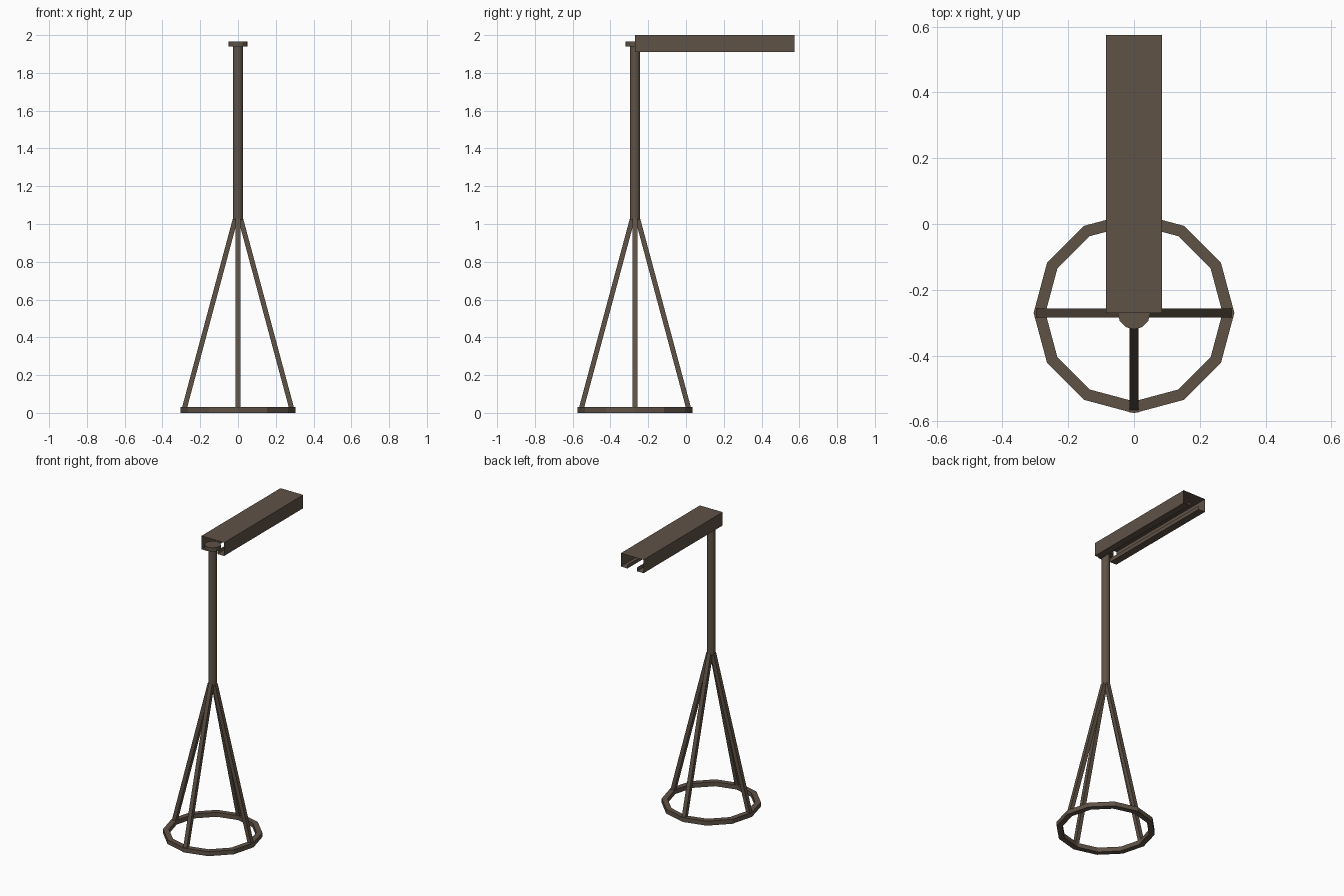
import bpy, bmesh, math
from mathutils import Vector

if "Cube" in bpy.data.objects:
    bpy.data.objects.remove(bpy.data.objects["Cube"])

CY = -0.27  # y of the stand's axis
mat = bpy.data.materials.new("dark bronze")
mat.diffuse_color = (0.115, 0.085, 0.062, 1)
mat.use_nodes = True
mat.node_tree.nodes["Principled BSDF"].inputs["Base Color"].default_value = mat.diffuse_color


def make(name, verts, faces, fix=True):
    me = bpy.data.meshes.new(name)
    me.from_pydata(verts, [], faces)
    if fix:
        bm = bmesh.new()
        bm.from_mesh(me)
        bmesh.ops.recalc_face_normals(bm, faces=bm.faces)
        bm.to_mesh(me)
        bm.free()
    me.materials.append(mat)
    ob = bpy.data.objects.new(name, me)
    bpy.context.collection.objects.link(ob)
    return ob


def cylinder(name, r, z0, z1, n):
    ring = [(r * math.cos(2 * math.pi * i / n), CY + r * math.sin(2 * math.pi * i / n)) for i in range(n)]
    verts = [(x, y, z) for z in (z0, z1) for x, y in ring]
    faces = [(i, (i + 1) % n, n + (i + 1) % n, n + i) for i in range(n)]
    faces += [tuple(reversed(range(n))), tuple(range(n, 2 * n))]
    return make(name, verts, faces)


# Base ring: square section swept round 12 sides
N = 12
section = [(0.305, 0), (0.305, 0.03), (0.269, 0.03), (0.269, 0)]
verts = [(r * math.cos(2 * math.pi * i / N), CY + r * math.sin(2 * math.pi * i / N), z)
         for i in range(N) for r, z in section]
faces = [(4 * i + j, 4 * i + (j + 1) % 4, 4 * ((i + 1) % N) + (j + 1) % 4, 4 * ((i + 1) % N) + j)
         for i in range(N) for j in range(4)]
make("base_ring", verts, faces)

# Four leaning square legs
h = 0.0135
for k in range(4):
    a = k * math.pi / 2
    out = Vector((math.cos(a), math.sin(a), 0))
    side = Vector((-out.y, out.x, 0))
    verts = [Vector((0, CY, z)) + out * (r + s * h) + side * (t * h)
             for r, z in ((0.289, 0.005), (0.0135, 1.03))
             for s, t in ((-1, -1), (1, -1), (1, 1), (-1, 1))]
    faces = [(i, (i + 1) % 4, 4 + (i + 1) % 4, 4 + i) for i in range(4)] + [(3, 2, 1, 0), (4, 5, 6, 7)]
    make("leg_%d" % (k + 1), verts, faces)

# Pole and the disc that hangs in the rail
cylinder("pole", 0.027, 1.02, 1.945, 12)
cylinder("pole_disc", 0.05, 1.94, 1.965, 12)

# Overhead C-shaped rail: thin open sheet with upturned lips
half = [(0.035, 1.935), (0.035, 1.91), (0.085, 1.91), (0.085, 2.0)]
profile = half + [(-x, z) for x, z in reversed(half)]
n = len(profile)
verts = [(x, y, z) for y in (CY, 0.575) for x, z in profile]
faces = [(i + n, i + 1 + n, i + 1, i) for i in range(n - 1)]
make("overhead_rail", verts, faces, fix=False)
